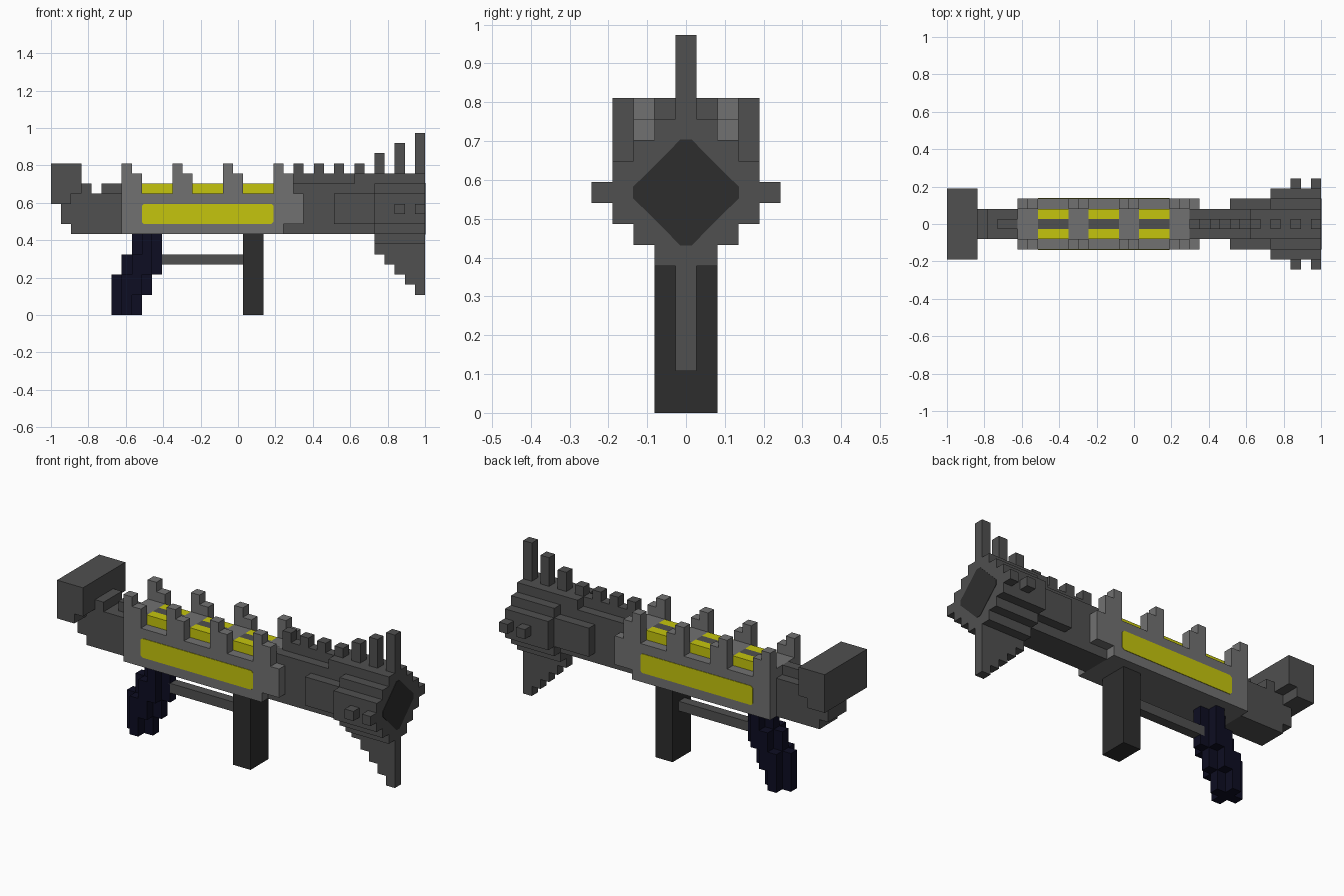
import bpy
import bmesh
from mathutils import Vector

if "Cube" in bpy.data.objects:
    bpy.data.objects.remove(bpy.data.objects["Cube"], do_unlink=True)

UNIT = 2 / 37  # one block of the build grid


def make_material(name, color):
    mat = bpy.data.materials.new(name)
    mat.use_nodes = True
    mat.diffuse_color = (*color, 1)
    shader = mat.node_tree.nodes["Principled BSDF"]
    shader.inputs["Base Color"].default_value = (*color, 1)
    shader.inputs["Roughness"].default_value = 0.8
    return mat


gunmetal = make_material("gunmetal grey", (0.08, 0.08, 0.08))
casing = make_material("casing grey", (0.165, 0.165, 0.165))
charcoal = make_material("charcoal", (0.027, 0.027, 0.027))
navy = make_material("dark navy", (0.004, 0.004, 0.016))
yellow = make_material("glow yellow", (0.56, 0.56, 0.004))


def finish(name, bm, mat):
    bmesh.ops.recalc_face_normals(bm, faces=bm.faces)
    mesh = bpy.data.meshes.new(name)
    bm.to_mesh(mesh)
    bm.free()
    mesh.materials.append(mat)
    obj = bpy.data.objects.new(name, mesh)
    bpy.context.scene.collection.objects.link(obj)
    return obj


def add_box(bm, low, high):
    low, high = Vector(low), Vector(high)
    verts = bmesh.ops.create_cube(bm, size=1)["verts"]
    for v in verts:
        p = (low + high) / 2 + v.co * (high - low)
        v.co = (p.x * UNIT - 1, p.y * UNIT, p.z * UNIT)


def centred(name, mat, boxes):
    """Boxes (x0, x1, half width, z0, z1) straddling the middle plane."""
    bm = bmesh.new()
    for x0, x1, w, z0, z1 in boxes:
        add_box(bm, (x0, -w, z0), (x1, w, z1))
    return finish(name, bm, mat)


def paired(name, mat, inner, outer, boxes):
    """Boxes (x0, x1, z0, z1) repeated on both sides."""
    bm = bmesh.new()
    for x0, x1, z0, z1 in boxes:
        add_box(bm, (x0, inner, z0), (x1, outer, z1))
        add_box(bm, (x0, -outer, z0), (x1, -inner, z1))
    return finish(name, bm, mat)


def plate(name, mat, points, push):
    """Thin plate from a flat outline, thickened along push."""
    bm = bmesh.new()
    face = bm.faces.new([bm.verts.new(p) for p in points])
    new = bmesh.ops.extrude_face_region(bm, geom=[face])["geom"]
    moved = [g for g in new if isinstance(g, bmesh.types.BMVert)]
    bmesh.ops.translate(bm, verts=moved, vec=push)
    return finish(name, bm, mat)


# Shoulder stock
centred("shoulder_pad", gunmetal, [(0, 2, 3.5, 11, 15), (2, 3, 3.5, 12, 15)])
centred("stock", gunmetal, [
    (1, 2, 1.5, 9, 12), (2, 7, 1.5, 8, 12),
    (3, 4, 1.5, 12, 13), (5, 7, 0.5, 12, 13)])

# Casing with four rows of stepped posts
centred("casing", casing, [(7, 25, 2.5, 9, 12), (7, 23, 2.5, 8, 9)])
starts = [7, 12, 17, 22]
centred("casing_bands", casing, [(x, x + 2, 1.5, 12, 13) for x in starts])
paired("casing_posts", casing, 1.5, 2.5,
       [b for x in starts for b in ((x, x + 1, 12, 15), (x + 1, x + 2, 12, 14))])

# Glowing cells between the bands
cells = [x + 2 for x in starts[:3]]
paired("glow_cells", yellow, 0.5, 1.5, [(x, x + 3, 12, 13) for x in cells])
centred("cell_spine", gunmetal, [(x, x + 3, 0.5, 12, 13) for x in cells])

# Glowing side windows with clipped corners
x0, x1, z0, z1, c = 9, 22, 9, 11, 0.2
outline = [(x0 + c, z0), (x1 - c, z0), (x1, z0 + c), (x1, z1 - c),
           (x1 - c, z1), (x0 + c, z1), (x0, z1 - c), (x0, z0 + c)]
for side, label in ((1, "left"), (-1, "right")):
    y = side * 2.5 * UNIT
    plate(label + "_window", yellow,
          [(x * UNIT - 1, y, z * UNIT) for x, z in outline], (0, side * 0.003, 0))

# Barrel and flared muzzle
centred("barrel", gunmetal, [
    (23, 32, 1.5, 8, 13), (24, 32, 0.5, 13, 14),
    (28, 32, 2.5, 9, 12), (30, 32, 1.5, 13, 14)])
centred("muzzle", gunmetal,
        [(32, 37, 1.5 + i, 7 + i, 14 - i) for i in range(3)])
paired("muzzle_studs", gunmetal, 3.5, 4.5, [(x, x + 1, 10, 11) for x in (34, 36)])

# Stepped fins over and under the barrel
centred("top_fins", gunmetal,
        [(x, x + 1, 0.5, 14, max(15, x / 2)) for x in range(24, 37, 2)])
centred("lower_fin", gunmetal,
        [(32 + i, 33 + i, 0.5, 6 - i, 7) for i in range(5)])

# Dark bore on the muzzle face
r, m, t = 0.137, 0.075, 0.014
quarter = [(r, t), (m, m), (t, r)]
bore = (quarter + [(-a, b) for a, b in reversed(quarter)]
        + [(-a, -b) for a, b in quarter]
        + [(a, -b) for a, b in reversed(quarter)])
plate("bore", charcoal, [(0.998, a, b + 10.5 * UNIT) for a, b in bore], (0.004, 0, 0))

# Slanted rear grip with clipped corners
grip = []
for level, (a, b) in enumerate([(6, 9), (6, 10), (7, 11), (8, 11)]):
    z = level * 2
    grip += [(a, b, 0.5, z, z + 2), (a + 1, b - 1, 1.5, z, z + 2)]
centred("rear_grip", navy, grip)

# Front grip and the rail joining the two
centred("front_grip", charcoal, [(19, 21, 1.5, 0, 8)])
centred("grip_rail", gunmetal, [(10.5, 19, 0.5, 5, 6)])
